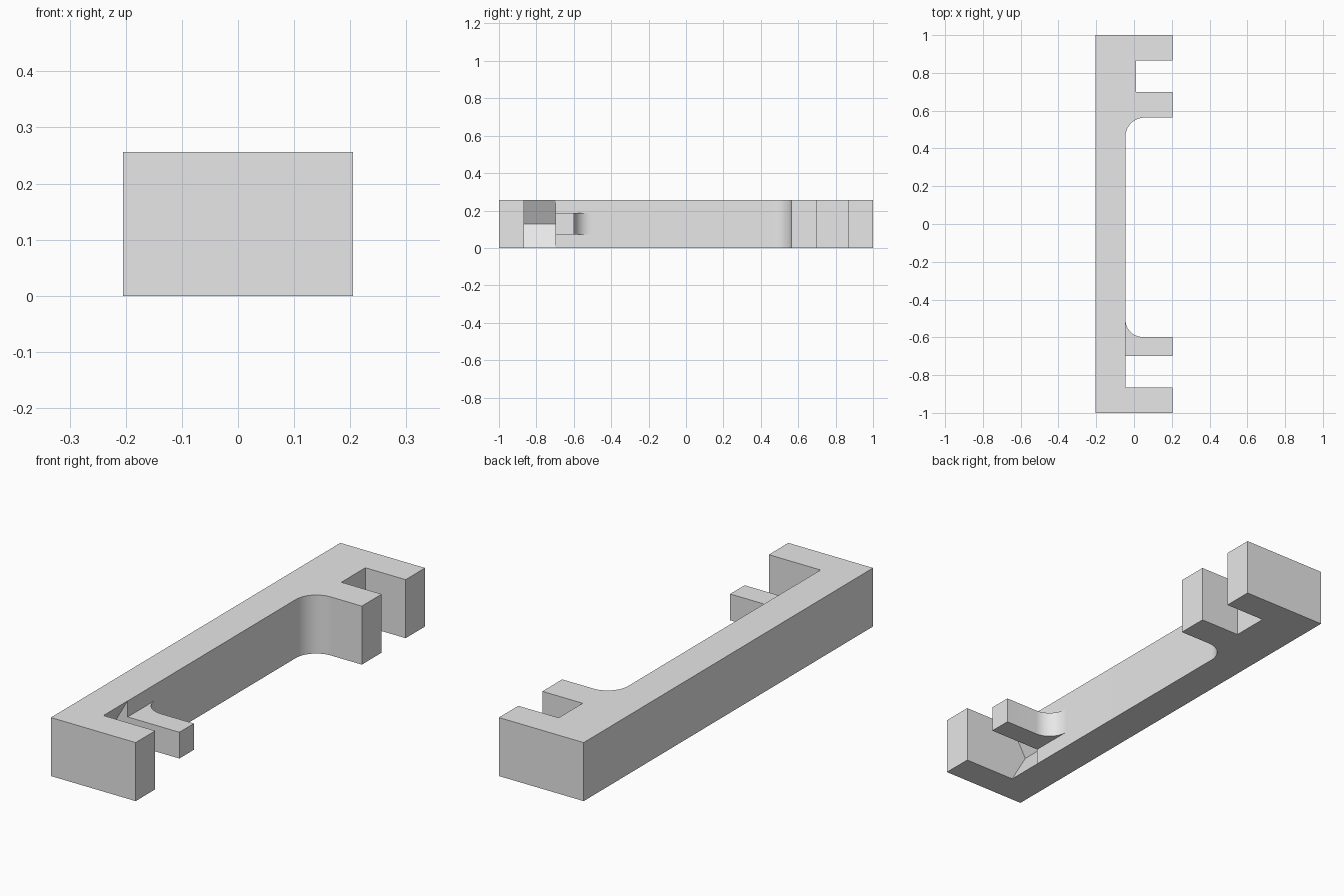
import bpy, bmesh
from math import pi, sin, cos, radians
from mathutils import Vector

cube = bpy.data.objects.get("Cube")
if cube:
    bpy.data.objects.remove(cube, do_unlink=True)

HALF_X, HEIGHT, WALL = 0.205, 0.256, -0.045
SLOT_OUT, SLOT_IN = -0.865, -0.698

grey = bpy.data.materials.new("plain grey")
grey.use_nodes = True
grey.diffuse_color = (0.8, 0.8, 0.8, 1)
grey.node_tree.nodes["Principled BSDF"].inputs["Base Color"].default_value = (0.8, 0.8, 0.8, 1)


def prism(name, points, direction):
    """Extrude a closed flat profile into a solid."""
    bm = bmesh.new()
    face = bm.faces.new([bm.verts.new(p) for p in points])
    out = bmesh.ops.extrude_face_region(bm, geom=[face])
    moved = [v for v in out["geom"] if isinstance(v, bmesh.types.BMVert)]
    bmesh.ops.translate(bm, verts=moved, vec=Vector(direction))
    bmesh.ops.recalc_face_normals(bm, faces=bm.faces)
    mesh = bpy.data.meshes.new(name)
    bm.to_mesh(mesh)
    bm.free()
    mesh.materials.append(grey)
    obj = bpy.data.objects.new(name, mesh)
    bpy.context.collection.objects.link(obj)
    return obj


def fillet(y_arm, radius, side, steps=14):
    """Concave corner between the wall and an arm, running from wall to arm."""
    cx, cy = WALL + radius, y_arm - side * radius
    angles = [pi / 2 * i / steps for i in range(steps + 1)]
    return [(cx - radius * cos(a), cy + side * radius * sin(a)) for a in angles]


def activate(obj):
    bpy.ops.object.select_all(action="DESELECT")
    obj.select_set(True)
    bpy.context.view_layer.objects.active = obj


# Long bar with end block, full-height arm and square slot
outline = [(-HALF_X, -1), (HALF_X, -1), (HALF_X, -0.75), (WALL, -0.75)]
outline += fillet(0.563, 0.1, 1)
outline += [(HALF_X, 0.563), (HALF_X, 0.7), (0.01, 0.7), (0.01, 0.866),
            (HALF_X, 0.866), (HALF_X, 1), (-HALF_X, 1)]
bar = prism("bracket_bar", [(x, y, 0) for x, y in outline], (0, 0, HEIGHT))

# Front slot with a V-shaped groove in its back wall
mid, half = HEIGHT / 2, 0.129
tall = half * 1.6
flare = WALL + 0.074 * 0.6
groove = [(WALL - 0.074, mid), (flare, mid - tall), (0.3, mid - tall),
          (0.3, mid + tall), (flare, mid + tall)]
cutter = prism("slot_cutter", [(x, SLOT_OUT, z) for x, z in groove],
               (0, SLOT_IN - SLOT_OUT, 0))
cutter.hide_render = True
cut = bar.modifiers.new("slot", "BOOLEAN")
cut.operation, cut.solver, cut.object = "DIFFERENCE", "EXACT", cutter
activate(bar)
bpy.ops.object.modifier_apply(modifier=cut.name)
bpy.data.objects.remove(cutter, do_unlink=True)

# Thin filleted arm at mid height
tab = [(WALL, SLOT_IN)] + fillet(-0.598, 0.09, -1)
tab += [(HALF_X, -0.598), (HALF_X, SLOT_IN)]
arm = prism("thin_arm", [(x, y, 0.071) for x, y in tab], (0, 0, 0.115))

for obj in (bar, arm):
    activate(obj)
    bpy.ops.object.shade_smooth_by_angle(angle=radians(30))
